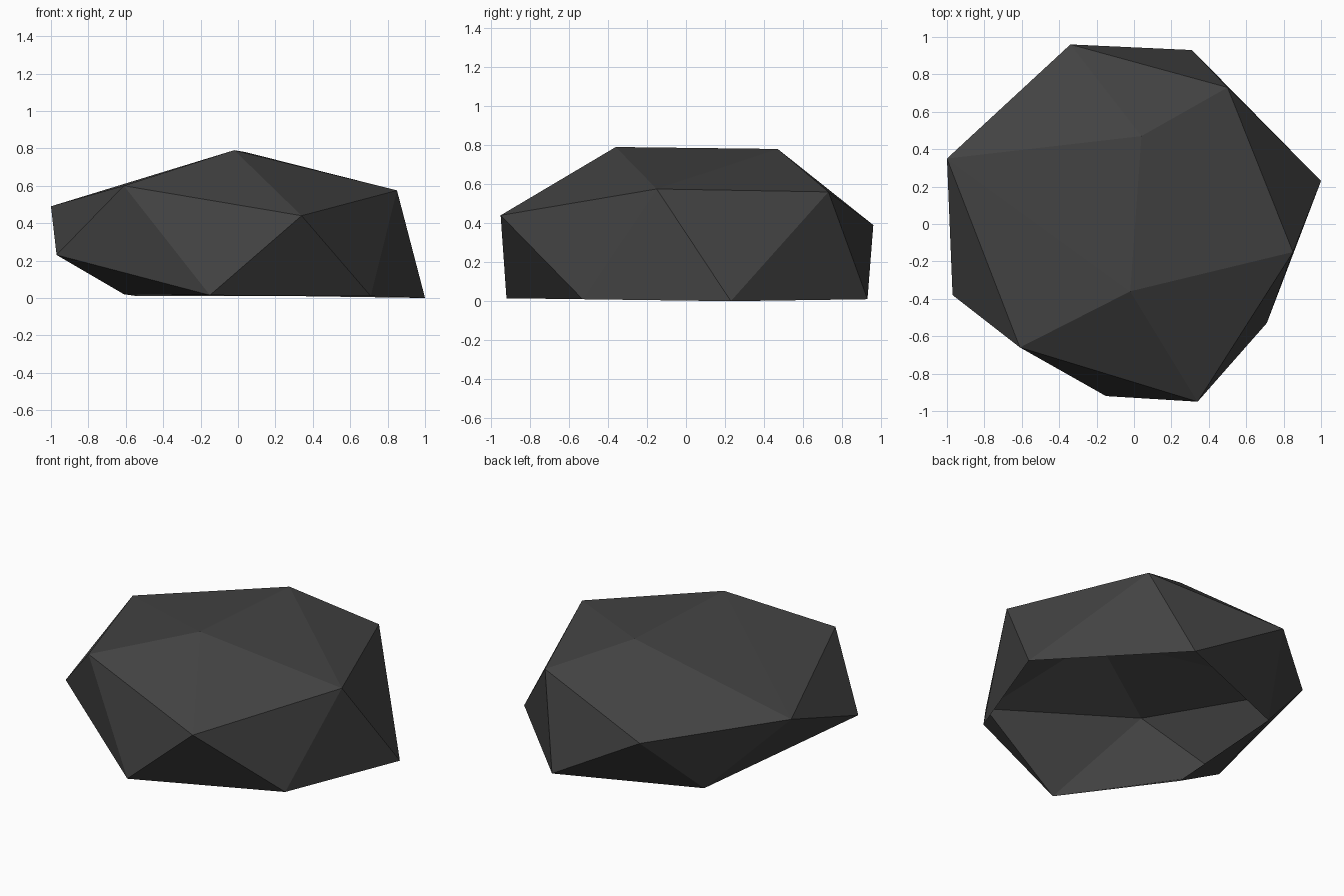
import bpy
import bmesh

cube = bpy.data.objects.get("Cube")
if cube:
    bpy.data.objects.remove(cube, do_unlink=True)

# Dark stone colour
stone = bpy.data.materials.new("dark_stone")
stone.use_nodes = True
colour = (0.055, 0.055, 0.055, 1)
stone.diffuse_color = colour
stone.node_tree.nodes["Principled BSDF"].inputs["Base Color"].default_value = colour

# Corners of the boulder: ridge, shoulders, then the ground rim
ridge = [(-0.02, -0.36, 0.79), (0.04, 0.47, 0.78)]
shoulders = [
    (0.85, -0.15, 0.575), (0.5, 0.73, 0.56), (-0.34, 0.96, 0.39),
    (-1, 0.35, 0.49), (-0.97, -0.38, 0.23), (-0.61, -0.66, 0.6),
    (0.34, -0.95, 0.44),
]
rim = [
    (-0.15, -0.92, 0.015), (0.71, -0.53, 0.01), (1, 0.23, 0),
    (0.31, 0.93, 0.01), (-0.54, 0.585, 0.01), (-0.61, -0.31, 0.02),
]

# Faceted shell wrapped around the corners
bm = bmesh.new()
for corner in ridge + shoulders + rim:
    bm.verts.new(corner)
bmesh.ops.convex_hull(bm, input=list(bm.verts))
bmesh.ops.recalc_face_normals(bm, faces=list(bm.faces))

# Open underside
underside = [f for f in bm.faces if all(v.co.z < 0.05 for v in f.verts)]
bmesh.ops.delete(bm, geom=underside, context="FACES")

mesh = bpy.data.meshes.new("boulder")
bm.to_mesh(mesh)
bm.free()
mesh.materials.append(stone)
boulder = bpy.data.objects.new("boulder", mesh)
bpy.context.collection.objects.link(boulder)
